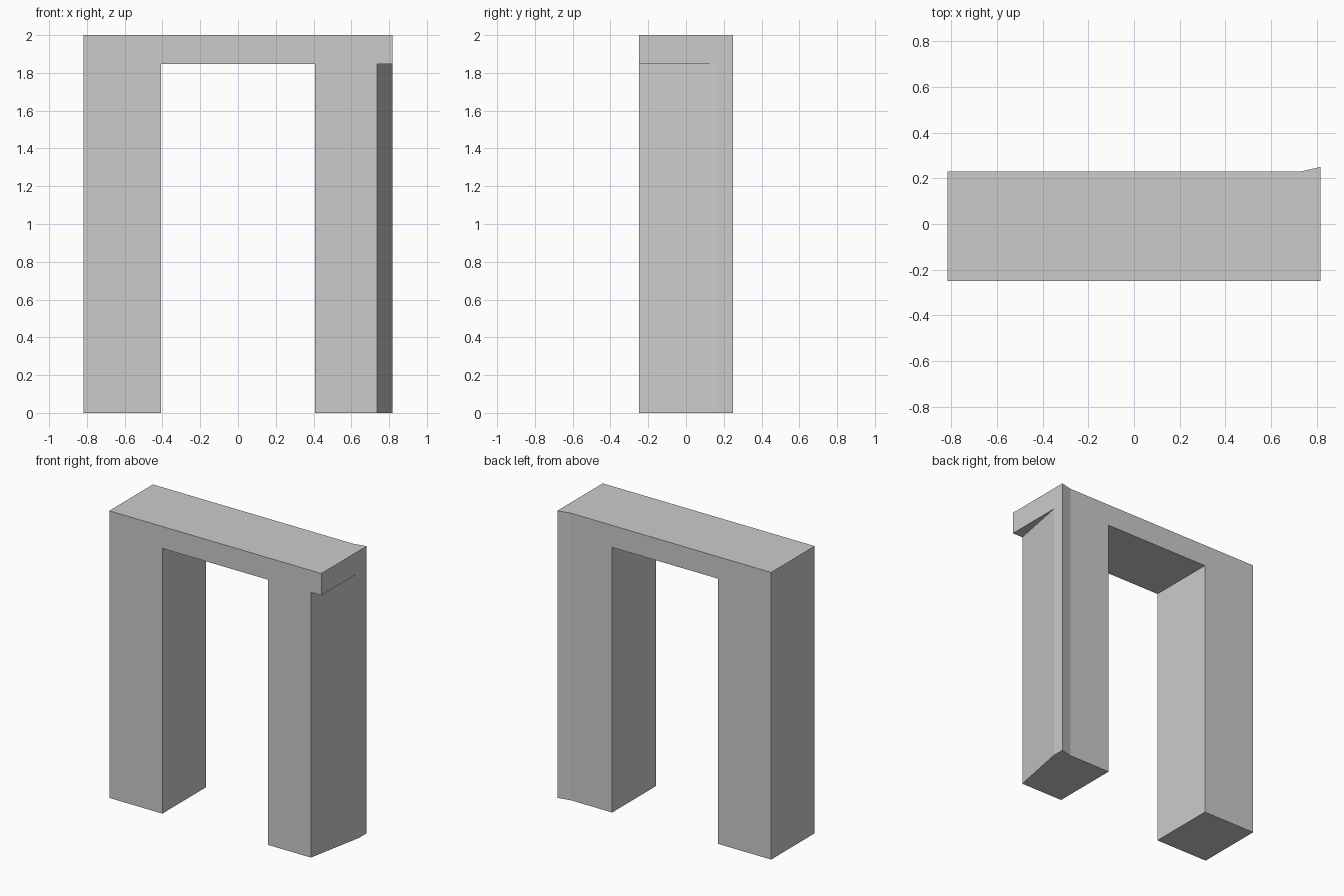
import bpy
import bmesh

default = bpy.data.objects.get("Cube")
if default:
    bpy.data.objects.remove(default, do_unlink=True)

# Overall sizes
HALF_W, FRONT, BACK, REAR_TIP = 0.817, -0.25, 0.23, 0.25
HEIGHT, SOFFIT, OPENING = 2.0, 1.847, 0.408

stone = bpy.data.materials.new("light_grey")
stone.use_nodes = True
GREY = (0.6, 0.6, 0.6, 1.0)
stone.diffuse_color = GREY
stone.node_tree.nodes["Principled BSDF"].inputs["Base Color"].default_value = GREY


def prism(name, plan, bottom, top):
    """Extrude a plan outline upward into a closed solid."""
    bm = bmesh.new()
    base = bm.faces.new([bm.verts.new((x, y, bottom)) for x, y in plan])
    grown = bmesh.ops.extrude_face_region(bm, geom=[base])
    verts = [v for v in grown["geom"] if isinstance(v, bmesh.types.BMVert)]
    bmesh.ops.translate(bm, verts=verts, vec=(0, 0, top - bottom))
    bmesh.ops.recalc_face_normals(bm, faces=bm.faces)
    mesh = bpy.data.meshes.new(name)
    bm.to_mesh(mesh)
    bm.free()
    mesh.materials.append(stone)
    obj = bpy.data.objects.new(name, mesh)
    bpy.context.collection.objects.link(obj)
    return obj


def carve(target, cutter):
    """Subtract a cutter from the target and discard it."""
    cutter.hide_render = True
    mod = target.modifiers.new("cut", "BOOLEAN")
    mod.operation, mod.solver, mod.object = "DIFFERENCE", "EXACT", cutter
    graph = bpy.context.evaluated_depsgraph_get()
    result = bpy.data.meshes.new_from_object(target.evaluated_get(graph))
    target.modifiers.clear()
    target.data = result
    bpy.data.objects.remove(cutter, do_unlink=True)


# Solid block with the flared rear corner
archway = prism("archway", [(-HALF_W, FRONT), (HALF_W, FRONT), (HALF_W, REAR_TIP),
                            (0.73, BACK), (-HALF_W, BACK)], 0, HEIGHT)

# Doorway through the middle
carve(archway, prism("doorway_cutter", [(-OPENING, -1), (OPENING, -1),
                                        (OPENING, 1), (-OPENING, 1)], -1, SOFFIT))

# Slanted outer side of the left leg, below the lintel
SLANT_X, SLANT_Y = 0.737, 0.165
step_x, step_y = HALF_W - SLANT_X, SLANT_Y - FRONT
carve(archway, prism("slant_cutter", [(SLANT_X - step_x, FRONT - step_y),
                                      (HALF_W + step_x, FRONT - step_y),
                                      (HALF_W + step_x, SLANT_Y + step_y)], -1, SOFFIT))
